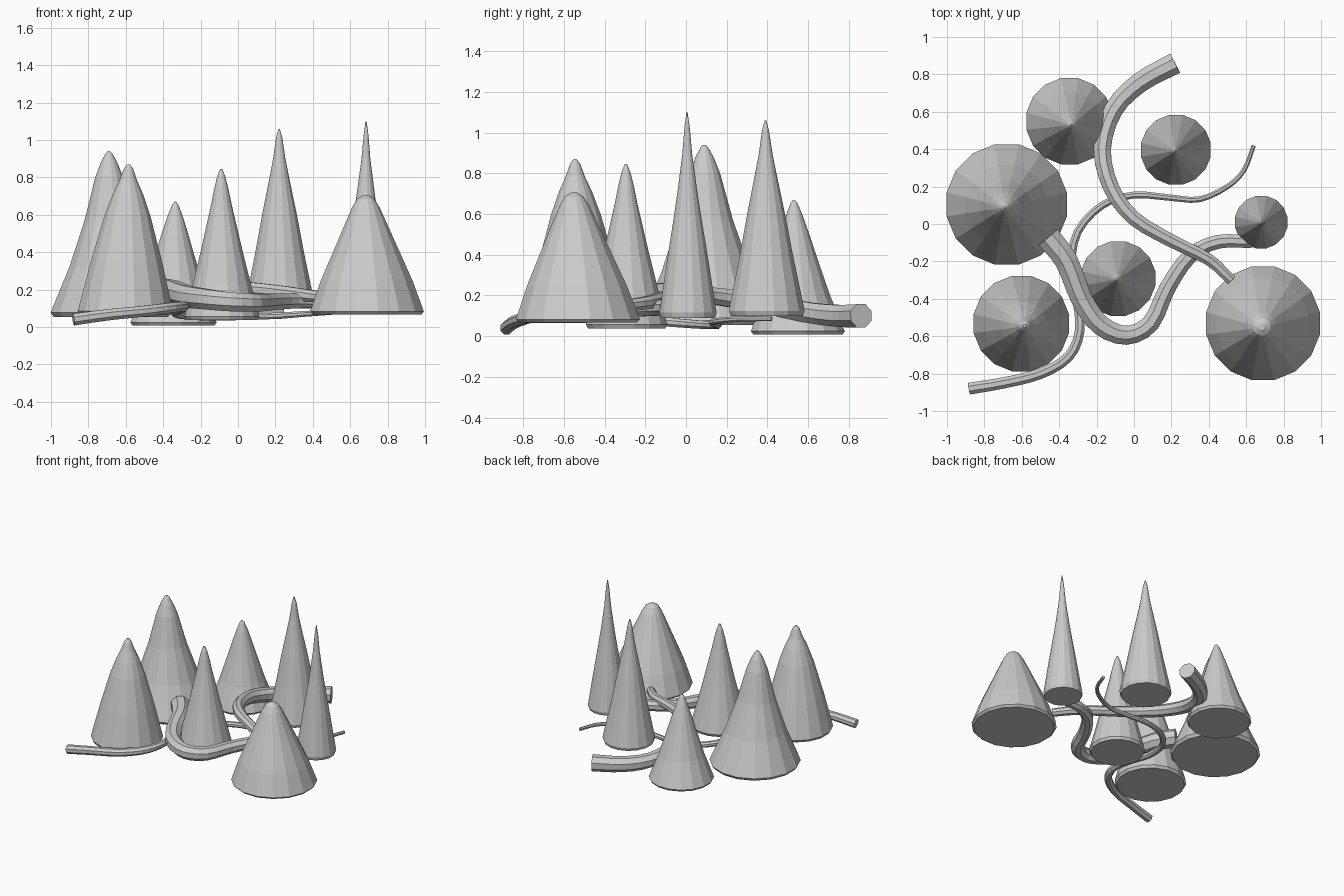
import bpy, bmesh, math
from mathutils import Vector

if "Cube" in bpy.data.objects:
    bpy.data.objects.remove(bpy.data.objects["Cube"])


def loft(name, rings, tip=False):
    """Skin a list of point rings with quads and close both ends."""
    bm = bmesh.new()
    loops = [[bm.verts.new(p) for p in ring] for ring in rings]
    n = len(loops[0])
    for a, b in zip(loops, loops[1:]):
        for i in range(n):
            j = (i + 1) % n
            bm.faces.new((a[i], a[j], b[j], b[i]))
    bm.faces.new(loops[0][::-1])
    bm.faces.new(loops[-1])
    bmesh.ops.recalc_face_normals(bm, faces=bm.faces)
    mesh = bpy.data.meshes.new(name)
    bm.to_mesh(mesh)
    bm.free()
    obj = bpy.data.objects.new(name, mesh)
    bpy.context.collection.objects.link(obj)
    return obj


def cone(name, base, radius, tip, profile, sides=16):
    """Pointed cone; profile is (height fraction, radius fraction)."""
    b, t = Vector(base), Vector(tip)
    rings = []
    for f, r in [(0, .95), (.025, 1)] + profile:
        c = b.lerp(t, f)
        rings.append([c + Vector((math.cos(a), math.sin(a), 0)) * r * radius
                      for a in (math.tau * (i + .5) / sides for i in range(sides))])
    return loft(name, rings)


def tendril(name, pts, r0, r1, sides=8, steps=3):
    """Tapered tube through points, smoothed as a Catmull-Rom spline."""
    p = [Vector(q) for q in pts]
    p = [2 * p[0] - p[1]] + p + [2 * p[-1] - p[-2]]
    path = []
    for a, b, c, d in zip(p, p[1:], p[2:], p[3:]):
        for k in range(steps):
            t = k / steps
            path.append(.5 * (2 * b + (c - a) * t + (2 * a - 5 * b + 4 * c - d) * t * t
                              + (3 * b - a - 3 * c + d) * t ** 3))
    path.append(p[-2])
    rings = []
    for i, c in enumerate(path):
        d = (path[min(i + 1, len(path) - 1)] - path[max(i - 1, 0)]).normalized()
        side = d.cross(Vector((0, 0, 1))).normalized()
        up = side.cross(d)
        r = r0 + (r1 - r0) * i / (len(path) - 1)
        rings.append([c + (side * math.cos(a) + up * math.sin(a)) * r
                      for a in (math.tau * (k + .5) / sides for k in range(sides))])
    return loft(name, rings)


# Cones
cone("cone_left", (-.68, .105, .055), .328, (-.69, .09, .94),
     [(.3, .68), (.58, .42), (.84, .235), (.93, .14), (.985, .06), (1, .02)])
cone("cone_front_left", (-.603, -.532, .065), .26, (-.585, -.545, .87),
     [(.35, .75), (.66, .48), (.8, .32), (.89, .19), (.97, .1), (1, .03)])
cone("cone_back_left", (-.345, .55, .008), .235, (-.335, .53, .67),
     [(.3, .7), (.6, .43), (.74, .31), (.89, .17), (.97, .08), (1, .02)])
cone("cone_middle", (-.085, -.292, .037), .203, (-.09, -.295, .845),
     [(.25, .77), (.45, .57), (.76, .28), (.87, .19), (.95, .11), (1, .03)])
cone("cone_back_right", (.224, .397, .1), .19, (.22, .39, 1.06),
     [(.3, .71), (.52, .5), (.72, .29), (.83, .18), (.95, .09), (1, .02)])
cone("cone_right", (.68, .01, .09), .143, (.685, .005, 1.1),
     [(.3, .7), (.5, .47), (.6, .36), (.8, .17), (.93, .09), (1, .02)])
cone("cone_front_right", (.69, -.53, .067), .31, (.683, -.55, .705),
     [(.28, .81), (.52, .59), (.76, .37), (.9, .24), (.97, .15), (1, .05)])

# Winding tendrils
tendril("tendril_front",
        [(-.46, -.07, .2), (-.36, -.2, .19), (-.28, -.4, .165), (-.18, -.54, .15),
         (-.04, -.595, .135), (.09, -.53, .13), (.18, -.34, .135), (.3, -.17, .14),
         (.45, -.095, .14), (.63, -.095, .14)], .07, .036)
tendril("tendril_back",
        [(.22, .86, .1), (.03, .755, .1), (-.11, .61, .115), (-.17, .4, .155),
         (-.12, .19, .19), (0, .03, .205), (.2, -.09, .19), (.4, -.19, .165),
         (.52, -.3, .15)], .062, .03)
tendril("tendril_thin",
        [(-.88, -.88, .04), (-.7, -.85, .065), (-.5, -.8, .085), (-.35, -.71, .105),
         (-.29, -.57, .11), (-.305, -.4, .1), (-.335, -.22, .08), (-.3, -.04, .065),
         (-.17, .1, .055), (0, .155, .055), (.2, .14, .06), (.35, .132, .07),
         (.5, .2, .08), (.59, .29, .085), (.64, .42, .085)], .034, .012)
